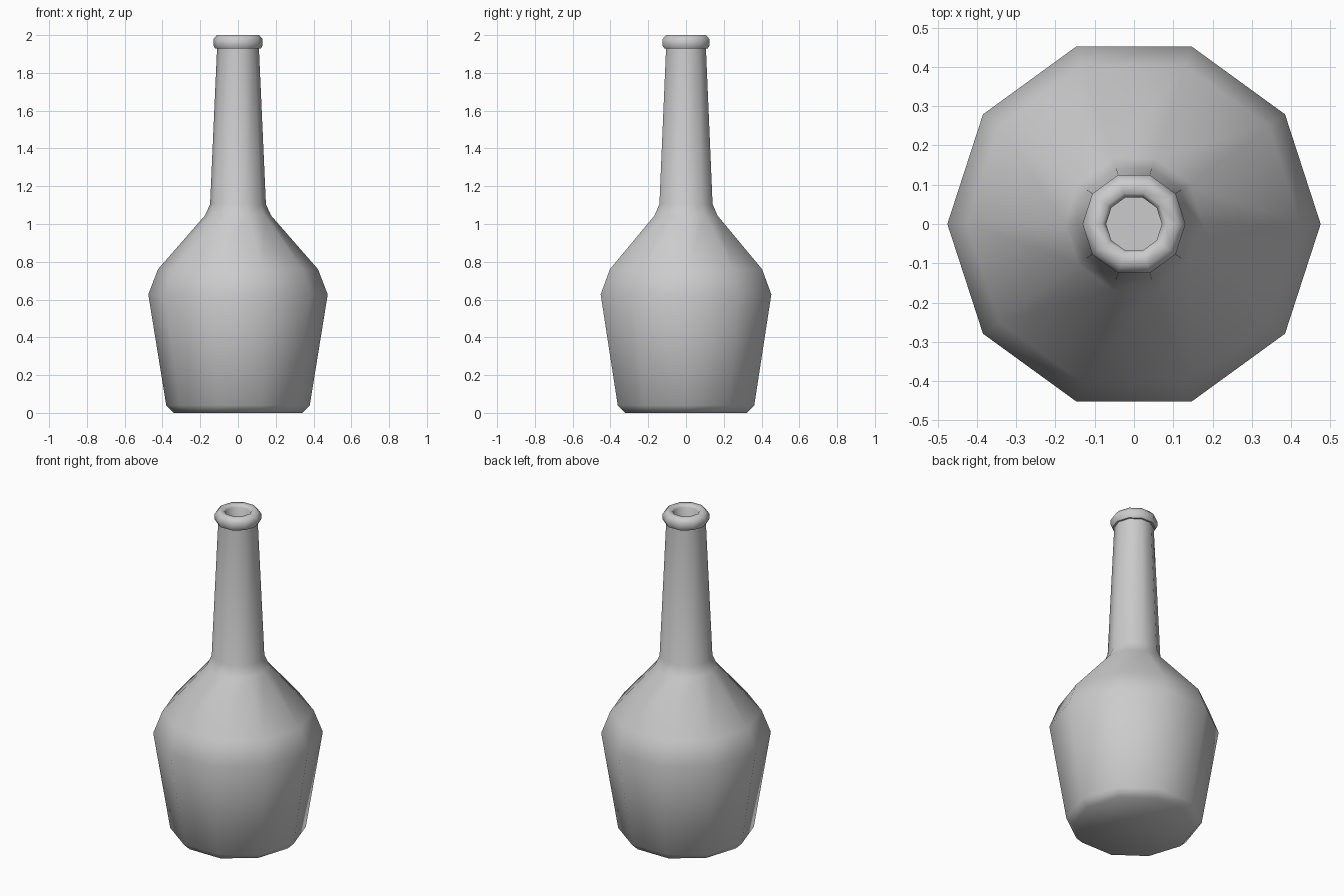
import bpy, bmesh, math

if "Cube" in bpy.data.objects:
    bpy.data.objects.remove(bpy.data.objects["Cube"])

SIDES = 10

# Bottle profile as (radius, z): base, body, shoulder, neck, lip, inner bore
profile = [
    (0.34, 0.0), (0.38, 0.04), (0.475, 0.627), (0.424, 0.76),
    (0.175, 1.045), (0.148, 1.105), (0.111, 1.93),
    (0.122, 1.93), (0.131, 1.946), (0.131, 1.978), (0.112, 2.0),
    (0.082, 2.0), (0.071, 1.985), (0.071, 1.7),
]


def lathe(name, points, sides):
    """Spin a profile around z into a faceted, capped solid."""
    bm = bmesh.new()
    rings = []
    for r, z in points:
        rings.append([bm.verts.new((r * math.cos(2 * math.pi * i / sides),
                                    r * math.sin(2 * math.pi * i / sides), z))
                      for i in range(sides)])
    for a, b in zip(rings, rings[1:]):
        for i in range(sides):
            j = (i + 1) % sides
            bm.faces.new((a[i], a[j], b[j], b[i]))
    bm.faces.new(rings[0][::-1])   # base
    bm.faces.new(rings[-1])        # floor of the bore
    bmesh.ops.recalc_face_normals(bm, faces=bm.faces)
    mesh = bpy.data.meshes.new(name)
    bm.to_mesh(mesh)
    bm.free()
    obj = bpy.data.objects.new(name, mesh)
    bpy.context.collection.objects.link(obj)
    return obj


bottle = lathe("bottle", profile, SIDES)

# Smooth sides, with the tight neck-to-lip corner kept sharp
bpy.context.view_layer.objects.active = bottle
bottle.select_set(True)
bpy.ops.object.shade_smooth_by_angle(angle=math.radians(60))
